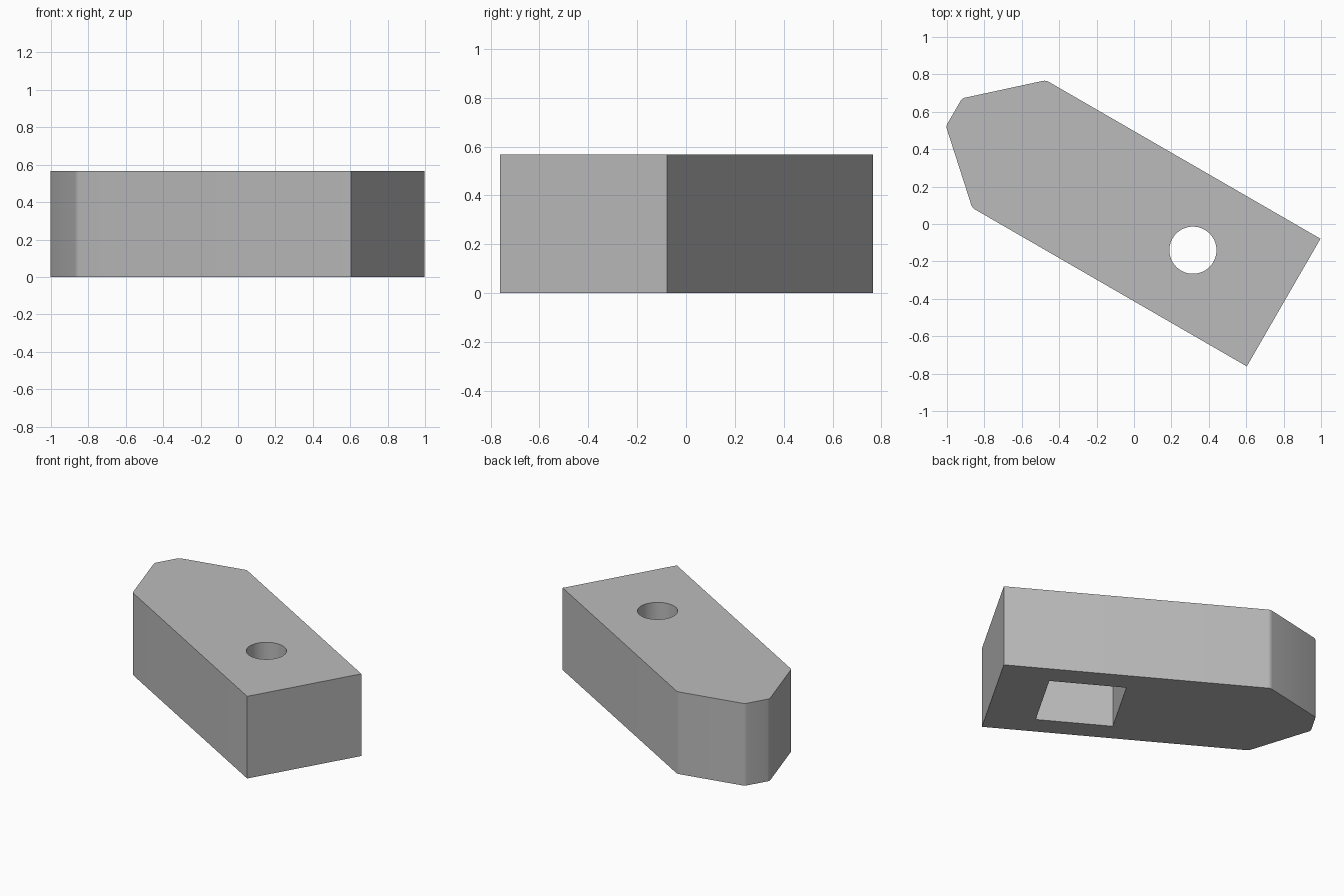
import bpy, bmesh
from math import radians
from mathutils import Matrix

cube = bpy.data.objects.get("Cube")
if cube:
    bpy.data.objects.remove(cube, do_unlink=True)

HEIGHT = 0.567
HOLE_U = 0.56        # distance of the hole from the blunt end
POCKET = 0.49        # side of the square recess
POCKET_DEPTH = 0.36
# Local +x runs from the blunt end to the nose
PLACE = Matrix.Translation((0.8, -0.42, 0)) @ Matrix.Rotation(radians(150), 4, 'Z')

grey = bpy.data.materials.new("plain grey")
grey.use_nodes = True
colour = (0.5, 0.5, 0.5, 1)
grey.diffuse_color = colour
grey.node_tree.nodes["Principled BSDF"].inputs["Base Color"].default_value = colour


def make_object(name, bm):
    mesh = bpy.data.meshes.new(name)
    bmesh.ops.recalc_face_normals(bm, faces=bm.faces)
    bm.to_mesh(mesh)
    bm.free()
    mesh.materials.append(grey)
    obj = bpy.data.objects.new(name, mesh)
    bpy.context.collection.objects.link(obj)
    obj.matrix_world = PLACE
    return obj


def cut(target, cutter):
    cutter.hide_render = True
    cutter.hide_set(True)
    mod = target.modifiers.new(cutter.name, 'BOOLEAN')
    mod.operation = 'DIFFERENCE'
    mod.solver = 'EXACT'
    mod.object = cutter
    bpy.context.view_layer.objects.active = target
    bpy.ops.object.modifier_apply(modifier=mod.name)
    bpy.data.objects.remove(cutter, do_unlink=True)


# Block with a tapered nose, extruded from half a profile and its mirror
half = [(0, 0.394), (1.695, 0.394), (2.035, 0.086)]
profile = half + [(u, -v) for u, v in reversed(half)]
bm = bmesh.new()
base = bm.faces.new([bm.verts.new((u, v, 0)) for u, v in profile])
top = bmesh.ops.extrude_face_region(bm, geom=[base])["geom"]
bmesh.ops.translate(bm, vec=(0, 0, HEIGHT),
                    verts=[g for g in top if isinstance(g, bmesh.types.BMVert)])
# Slightly rounded upright edges at the nose
nose = [e for e in bm.edges
        if abs(e.verts[0].co.z - e.verts[1].co.z) > 0.1 and e.verts[0].co.x > 0.1]
bmesh.ops.bevel(bm, geom=nose, offset=0.015, segments=4, profile=0.5, affect='EDGES')
block = make_object("block", bm)

# Square recess in the underside
bm = bmesh.new()
bmesh.ops.create_cube(bm, size=1, matrix=Matrix.Translation((HOLE_U, 0, 0))
                      @ Matrix.Diagonal((POCKET, POCKET, 2 * POCKET_DEPTH, 1)))
cut(block, make_object("recess_cutter", bm))

# Round hole from the top into the recess
bm = bmesh.new()
bmesh.ops.create_cone(bm, cap_ends=True, segments=64, radius1=0.126, radius2=0.126,
                      depth=2, matrix=Matrix.Translation((HOLE_U, 0, 0.5)))
cut(block, make_object("hole_cutter", bm))

bpy.ops.object.select_all(action='DESELECT')
block.select_set(True)
bpy.context.view_layer.objects.active = block
bpy.ops.object.shade_smooth_by_angle(angle=radians(30))
